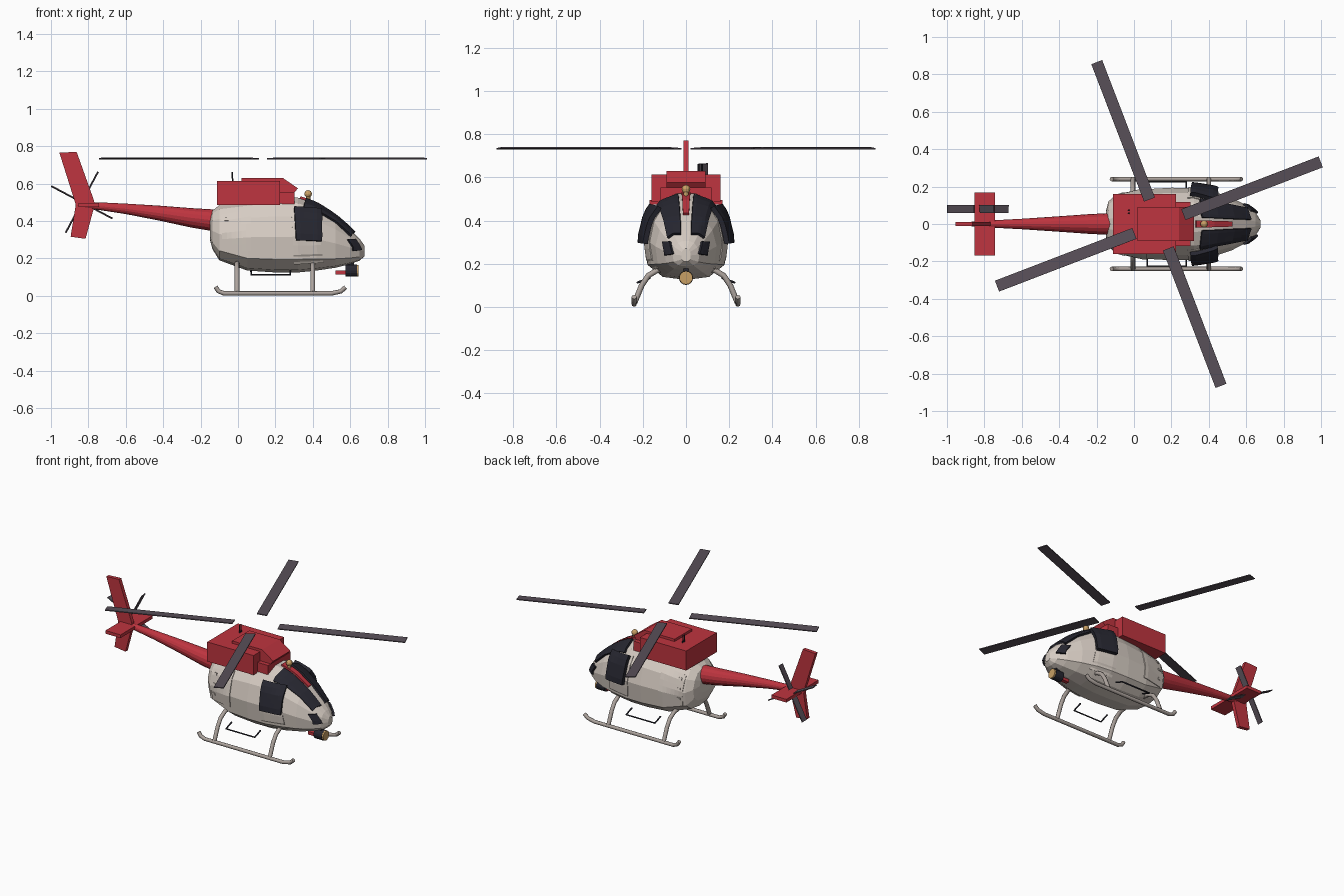
import bpy, bmesh, math
from mathutils import Vector, Matrix
from mathutils.bvhtree import BVHTree

if "Cube" in bpy.data.objects:
    bpy.data.objects.remove(bpy.data.objects["Cube"])


def mat(name, r, g, b):
    m = bpy.data.materials.new(name)
    m.diffuse_color = (r, g, b, 1)
    m.use_nodes = True
    m.node_tree.nodes["Principled BSDF"].inputs["Base Color"].default_value = m.diffuse_color
    return m


BEIGE = mat("beige", .68, .61, .55)
RED = mat("red", .52, .035, .05)
DARK = mat("dark", .02, .02, .03)
BLADE = mat("blade", .1, .08, .1)
GOLD = mat("gold", .58, .35, .13)
METAL = mat("metal", .42, .37, .34)


def obj(name, data, m):
    o = bpy.data.objects.new(name, data)
    bpy.context.collection.objects.link(o)
    data.materials.append(m)
    return o


def mesh(name, verts, faces, m):
    bm = bmesh.new()
    vs = [bm.verts.new(v) for v in verts]
    for f in faces:
        bm.faces.new([vs[i] for i in f])
    bmesh.ops.recalc_face_normals(bm, faces=bm.faces)
    me = bpy.data.meshes.new(name)
    bm.to_mesh(me)
    bm.free()
    return obj(name, me, m)


def loft(name, rings, m):
    n = len(rings[0])
    faces = [[k * n + i, k * n + (i + 1) % n, (k + 1) * n + (i + 1) % n, (k + 1) * n + i]
             for k in range(len(rings) - 1) for i in range(n)]
    faces += [list(range(n)), [(len(rings) - 1) * n + i for i in range(n)]]
    return mesh(name, [p for r in rings for p in r], faces, m)


def slab(name, outline, y0, y1, m):
    """Prism of an x-z outline between two y values."""
    return loft(name, [[(x, y, z) for x, z in outline] for y in (y0, y1)], m)


def box(name, x0, x1, y0, y1, z0, z1, m):
    return slab(name, [(x0, z0), (x1, z0), (x1, z1), (x0, z1)], y0, y1, m)


def tube(name, pts, r, m):
    c = bpy.data.curves.new(name, 'CURVE')
    c.dimensions = '3D'
    c.bevel_depth, c.bevel_resolution, c.use_fill_caps = r, 2, True
    s = c.splines.new('POLY')
    s.points.add(len(pts) - 1)
    for p, q in zip(s.points, pts):
        p.co = (*q, 1)
    return obj(name, c, m)


def cylinder_x(name, x0, x1, z, r, m, n=16):
    ang = [2 * math.pi * i / n for i in range(n)]
    return loft(name, [[(x, r * math.cos(a), z + r * math.sin(a)) for a in ang] for x in (x0, x1)], m)


# Fuselage: faceted section swept through stations (x, half width, bottom, top)
half = [(.55, -.93), (.92, -.65), (1, -.05), (.86, .5), (.6, .85), (.22, 1)]
section = [(0, -1)] + half + [(-y, z) for y, z in reversed(half)]
stations = [(-.15, .07, .30, .42), (-.137, .12, .25, .455), (-.1, .155, .19, .485),
            (.05, .185, .135, .51), (.2, .194, .125, .525), (.32, .192, .125, .525),
            (.42, .175, .135, .49), (.52, .142, .15, .425), (.6, .1, .17, .355),
            (.65, .062, .188, .305), (.675, .022, .21, .27)]
body = loft("fuselage", [[(x, w * y, (b + t) / 2 + (t - b) / 2 * z) for y, z in section]
                         for x, w, b, t in stations], BEIGE)
bm = bmesh.new()
bm.from_mesh(body.data)
bvh = BVHTree.FromBMesh(bm)


def panel(name, corners, axis, sign, off, thick, m, n=6):
    """Quad given in the two other axes, projected on to the fuselage along one axis."""
    a, b, c, d = [Vector(p) for p in corners]
    ray = Vector((0, 0, 0))
    ray[axis] = -sign
    verts = []
    for i in range(n + 1):
        for j in range(n + 1):
            u, v = i / n, j / n
            q = a.lerp(b, u).lerp(d.lerp(c, u), v)
            p = list(q)
            p.insert(axis, sign * 2)
            hit, nor, _, _ = bvh.ray_cast(Vector(p), ray)
            if hit is None:
                hit, nor, _, _ = bvh.find_nearest(Vector([0.2 if k == axis else p[k] for k in range(3)]))
            verts.append(hit + nor * off)
    faces = [[i * (n + 1) + j, i * (n + 1) + j + 1, (i + 1) * (n + 1) + j + 1, (i + 1) * (n + 1) + j]
             for i in range(n) for j in range(n)]
    o = mesh(name, verts, faces, m)
    s = o.modifiers.new("thickness", 'SOLIDIFY')
    s.thickness, s.offset = thick, 0


# Windows, doors and landing gear, both sides
for s, side in ((1, "left"), (-1, "right")):
    panel(side + "_windshield", [(.36, s * .035), (.35, s * .128), (.60, s * .08), (.62, s * .022)],
          2, 1, .006, .014, DARK)
    panel(side + "_side_window", [(.3, .46), (.435, .45), (.44, .295), (.31, .3)], 1, s, .022, .024, DARK)
    panel(side + "_chin_window", [(s * .068, .3), (s * .1, .3), (s * .09, .24), (s * .055, .245)],
          0, 1, .008, .012, DARK, 3)
    panel(side + "_front_door", [(.285, .465), (.42, .455), (.455, .18), (.3, .17)], 1, s, .002, .006, BEIGE)
    panel(side + "_rear_door", [(-.09, .43), (.07, .46), (.07, .24), (-.08, .24)], 1, s, .002, .006, BEIGE)
    for i in range(3):
        z = .28 + .06 * i
        panel(f"{side}_latch_{i}", [(-.07, z), (-.05, z), (-.05, z + .015), (-.07, z + .015)],
              1, s, .005, .008, BEIGE, 1)
    y = s * .24
    tube(side + "_skid", [(-.12, y, .048), (-.105, y, .025), (-.075, y, .013), (.5, y, .013),
                          (.55, y, .024), (.575, y, .046)], .012, METAL)
    for x, end in ((-.005, "rear"), (.4, "front")):
        tube(f"{side}_{end}_leg", [(x, s * .06, .18), (x, s * .13, .172), (x, s * .175, .145),
                                   (x, s * .205, .1), (x, s * .238, .02)], .013, METAL)
    tube(side + "_step", [(.07, s * .165, .135), (.07, s * .225, .113), (.28, s * .225, .113),
                          (.28, s * .165, .135)], .005, DARK)

# Engine housing
box("engine_cowling", -.113, .225, -.16, .16, .485, .614, RED)
box("cowling_front", .22, .303, -.118, .118, .485, .553, RED)
slab("mast_fairing", [(.02, .55), (.3, .55), (.32, .575), (.24, .63), (.02, .63)], -.09, .09, RED)
for i, y in enumerate((.058, .074)):
    tube(f"aerial_{i}", [(-.025, y, .6), (-.03, y, .63), (-.03, y, .662)], .004, DARK)

# Roof beacon and centre strip
panel("nose_strip", [(.33, -.02), (.33, .02), (.52, .014), (.52, -.014)], 2, 1, .005, .014, RED)
bm = bmesh.new()
bmesh.ops.create_uvsphere(bm, u_segments=12, v_segments=8, radius=.02,
                          matrix=Matrix.Translation((.375, 0, .545)))
me = bpy.data.meshes.new("roof_beacon")
bm.to_mesh(me)
obj("roof_beacon", me, GOLD)
tube("beacon_post", [(.375, 0, .49), (.375, 0, .545)], .012, GOLD)

# Search light under the nose
cylinder_x("light_housing", .575, .635, .135, .033, DARK)
cylinder_x("light_lens", .635, .645, .135, .031, GOLD)
box("light_bracket", .52, .58, -.012, .012, .115, .135, RED)
box("light_mount", .58, .62, -.012, .012, .15, .2, DARK)

# Tail boom, fins and stabiliser
boom = [(-.1, .40, .06), (-.25, .417, .052), (-.42, .442, .04), (-.6, .465, .028),
        (-.75, .48, .02), (-.87, .485, .012)]
loft("tail_boom", [[(x, r * math.cos(a * math.pi / 8), z + r * math.sin(a * math.pi / 8))
                    for a in range(16)] for x, z, r in boom], RED)
slab("upper_fin", [(-.865, .48), (-.765, .48), (-.77, .51), (-.863, .77), (-.955, .765)], -.012, .012, RED)
slab("lower_fin", [(-.867, .49), (-.895, .316), (-.815, .305), (-.765, .49)], -.012, .012, RED)
box("stabiliser", -.852, -.742, -.168, .168, .474, .495, RED)


def blade(name, r0, r1, w, t, pitch, place):
    """Flat blade along local x, pitched about its length, then placed."""
    tf = place @ Matrix.Rotation(pitch, 4, 'X')
    rings = [[tf @ Vector((x, y, z)) for y, z in ((-w, -t), (w, -t), (w, t), (-w, t))] for x in (r0, r1)]
    loft(name, rings, BLADE)


# Main and tail rotors
for i in range(4):
    blade(f"main_rotor_blade_{i}", .14, .927, .031, .003, math.radians(4),
          Matrix.Translation((.133, 0, .735)) @ Matrix.Rotation(math.radians(21 + 90 * i), 4, 'Z'))
    blade(f"tail_rotor_blade_{i}", .025, .185, .021, .003, math.radians(5),
          Matrix.Translation((-.835, .08, .5)) @ Matrix.Rotation(math.radians(28 + 90 * i), 4, 'Y'))
